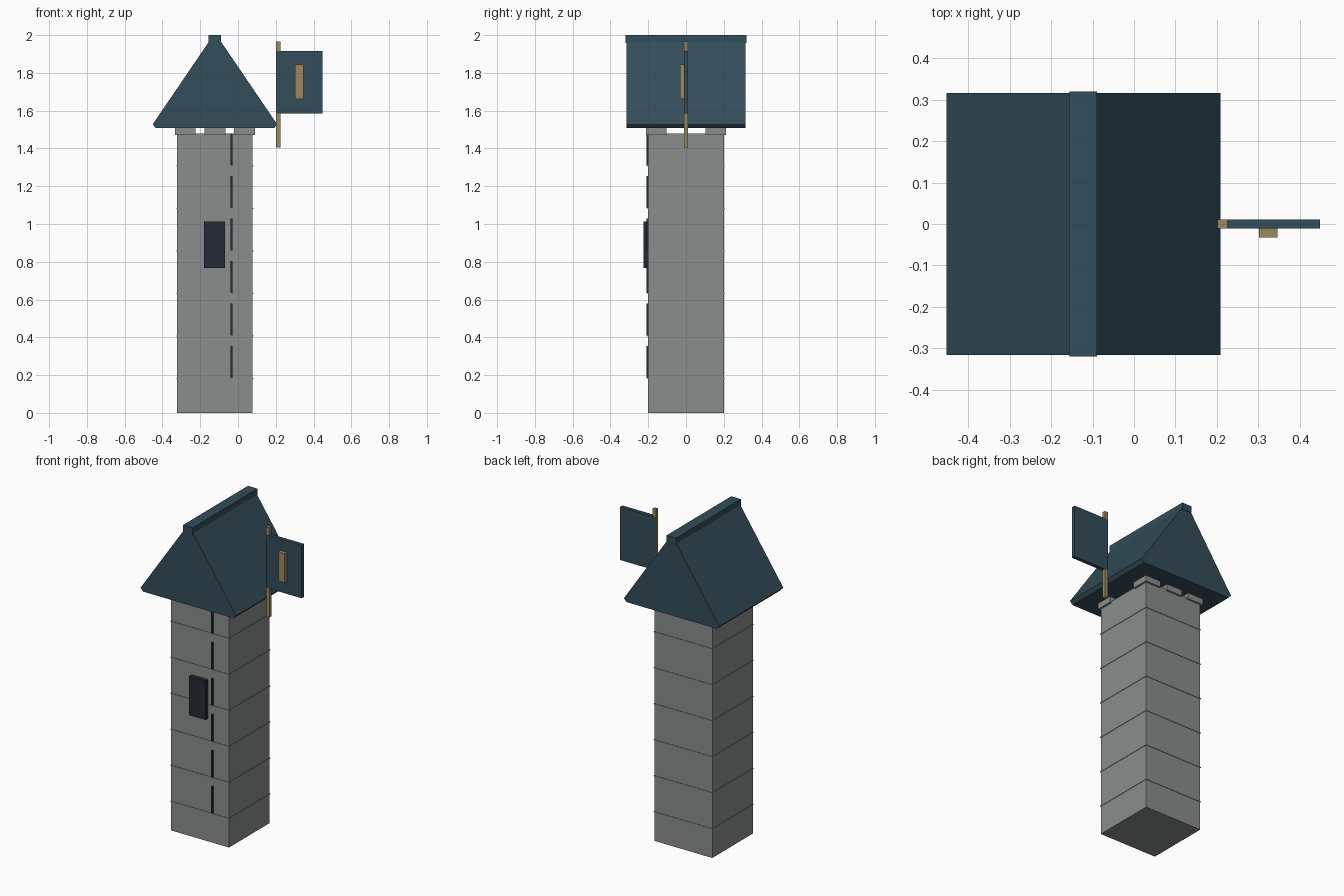
import bpy

if "Cube" in bpy.data.objects:
    bpy.data.objects.remove(bpy.data.objects["Cube"], do_unlink=True)


def material(name, rgb):
    m = bpy.data.materials.new(name)
    m.use_nodes = True
    colour = (*rgb, 1)
    m.diffuse_color = colour
    m.node_tree.nodes["Principled BSDF"].inputs["Base Color"].default_value = colour
    return m


stone = material("grey_stone", (0.25, 0.27, 0.26))
slate = material("blue_slate", (0.033, 0.074, 0.102))
dark = material("dark_opening", (0.017, 0.025, 0.037))
wood = material("pale_wood", (0.33, 0.25, 0.12))


def prism(name, profile, y0, y1, mat):
    """Extrude an x-z profile (clockwise seen from the front) along y."""
    n = len(profile)
    verts = [(x, y, z) for y in (y0, y1) for x, z in profile]
    faces = [tuple(reversed(range(n))), tuple(range(n, 2 * n))]
    faces += [(i, (i + 1) % n, (i + 1) % n + n, i + n) for i in range(n)]
    mesh = bpy.data.meshes.new(name)
    mesh.from_pydata(verts, [], faces)
    mesh.materials.append(mat)
    ob = bpy.data.objects.new(name, mesh)
    bpy.context.collection.objects.link(ob)
    return ob


def box(name, xs, ys, zs, mat):
    (x0, x1), (z0, z1) = xs, zs
    return prism(name, [(x0, z0), (x0, z1), (x1, z1), (x1, z0)], *ys, mat)


def around(centre, half):
    return (centre - half, centre + half)


CX = -0.122     # tower axis
HALF = 0.2      # tower half width
TOP = 1.48

# Tower shaft
box("tower", around(CX, HALF), around(0, HALF), (0, TOP), stone)

# Stone course ridges, and the dark joint above each on the front
for i in range(6):
    z = 0.182 + 0.225 * i
    box(f"course_{i}", around(CX, HALF + 0.003), around(0, HALF + 0.003),
        around(z, 0.002), stone)
    box(f"front_joint_{i}", around(-0.035, 0.005), (-HALF - 0.008, -HALF + 0.005),
        (z + 0.004, z + 0.172), dark)

# Window
box("window", around(CX - 0.002, 0.056), (-0.225, -0.19), (0.768, 1.012), dark)

# Corbels under the roof, three on the front and three on the back
for side, y in (("front", -0.157), ("back", 0.157)):
    for i in range(3):
        box(f"{side}_corbel_{i}", around(CX + 0.157 * (i - 1), 0.055),
            around(y, 0.054), (1.47, 1.512), stone)

# Gabled roof with bevelled eaves, and its ridge cap
half_profile = [(0.312, 1.507), (0.33, 1.527), (0.03, 1.968)]
profile = [(CX - x, z) for x, z in half_profile]
profile += [(CX + x, z) for x, z in reversed(half_profile)]
prism("roof", profile, -0.316, 0.316, slate)
box("ridge_cap", around(CX, 0.033), around(0, 0.32), (1.958, 2.0), slate)

# Banner on its pole, with a raised plaque
box("banner_pole", (0.201, 0.225), around(0, 0.011), (1.405, 1.965), wood)
box("banner", (0.203, 0.448), around(0, 0.0114), (1.585, 1.917), slate)
box("banner_plaque", around(0.324, 0.022), (-0.033, -0.01), (1.662, 1.845), wood)
